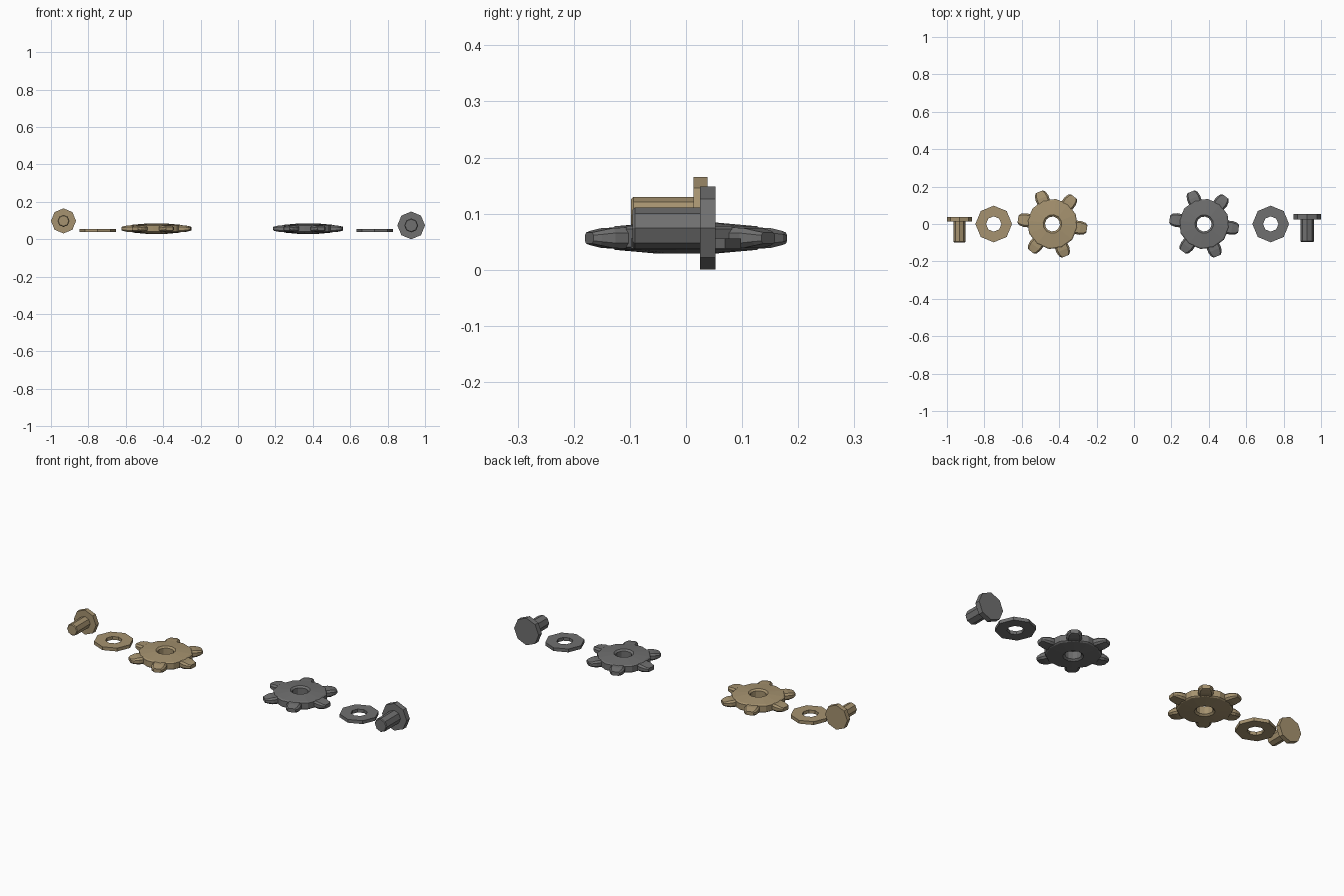
import bpy, bmesh
from math import sin, cos, pi, radians
from mathutils import Matrix, Vector

if "Cube" in bpy.data.objects:
    bpy.data.objects.remove(bpy.data.objects["Cube"])


def material(name, rgb):
    m = bpy.data.materials.new(name)
    m.diffuse_color = (*rgb, 1)
    m.use_nodes = True
    m.node_tree.nodes["Principled BSDF"].inputs["Base Color"].default_value = m.diffuse_color
    return m


def loft(bm, rings, loop=False):
    """Skin rings of points; loop joins last to first, otherwise cap both ends."""
    vs = [[bm.verts.new(p) for p in r] for r in rings]
    n = len(vs[0])
    pairs = list(zip(vs, vs[1:])) + ([(vs[-1], vs[0])] if loop else [])
    for a, b in pairs:
        for i in range(n):
            j = (i + 1) % n
            bm.faces.new((a[i], a[j], b[j], b[i]))
    if not loop:
        bm.faces.new(vs[0])
        bm.faces.new(vs[-1])


def lathe(bm, profile, sides, loop=False, turn=0.0):
    """Rings of (radius, height) around z."""
    loft(bm, [[Vector((r * cos(turn + 2 * pi * i / sides),
                       r * sin(turn + 2 * pi * i / sides), z))
               for i in range(sides)] for r, z in profile], loop)


def finish(bm, name, mat, matrix):
    bmesh.ops.recalc_face_normals(bm, faces=bm.faces)
    me = bpy.data.meshes.new(name)
    bm.to_mesh(me)
    bm.free()
    me.materials.append(mat)
    ob = bpy.data.objects.new(name, me)
    ob.matrix_world = matrix
    bpy.context.collection.objects.link(ob)


def bolt(name, mat, x, z, head_r, shaft_r, y_back, y_front, y_tip):
    # axis runs along y, tip towards the front
    bm = bmesh.new()
    lathe(bm, [(head_r, -y_back), (head_r, -y_front), (shaft_r, -y_front),
               (shaft_r, -y_tip - 0.004), (shaft_r - 0.004, -y_tip)], 8)
    finish(bm, name, mat, Matrix.Translation((x, 0, z)) @ Matrix.Rotation(pi / 2, 4, 'X'))


def washer(name, mat, x):
    bm = bmesh.new()
    lathe(bm, [(0.098, 0.038), (0.098, 0.056), (0.041, 0.056), (0.041, 0.038)], 8, True)
    finish(bm, name, mat, Matrix.Translation((x, 0, 0)))


def gear(name, mat, x):
    bm = bmesh.new()
    # slightly domed disc with a chamfered bore
    half = [(0.135, 0.016), (0.128, 0.021), (0.050, 0.028), (0.040, 0.020)]
    lathe(bm, half + [(r, -z) for r, z in reversed(half)], 12, True, radians(-8))
    # six tapered teeth with chamfered sections: (radius, half width, half height)
    stations = [(0.110, 0.035, 0.019), (0.150, 0.037, 0.018),
                (0.174, 0.031, 0.013), (0.186, 0.020, 0.010)]
    for k in range(6):
        rot = Matrix.Rotation(radians(-8 + 60 * k), 3, 'Z')
        rings = []
        for r, w, h in stations:
            sec = [(w, -h * .5), (w, h * .5), (w * .75, h), (-w * .75, h),
                   (-w, h * .5), (-w, -h * .5), (-w * .75, -h), (w * .75, -h)]
            rings.append([rot @ Vector((r, a, b)) for a, b in sec])
        loft(bm, rings)
    finish(bm, name, mat, Matrix.Translation((x, 0, 0.0565)))


brass = material("brass", (0.38, 0.29, 0.16))
steel = material("steel", (0.16, 0.16, 0.16))

# brass set on the left
bolt("brass_bolt", brass, -0.933, 0.098, 0.067, 0.032, 0.038, 0.013, -0.098)
washer("brass_washer", brass, -0.75)
gear("brass_gear", brass, -0.436)

# steel set on the right
bolt("steel_bolt", steel, 0.926, 0.074, 0.074, 0.037, 0.053, 0.025, -0.095)
washer("steel_washer", steel, 0.731)
gear("steel_gear", steel, 0.375)
